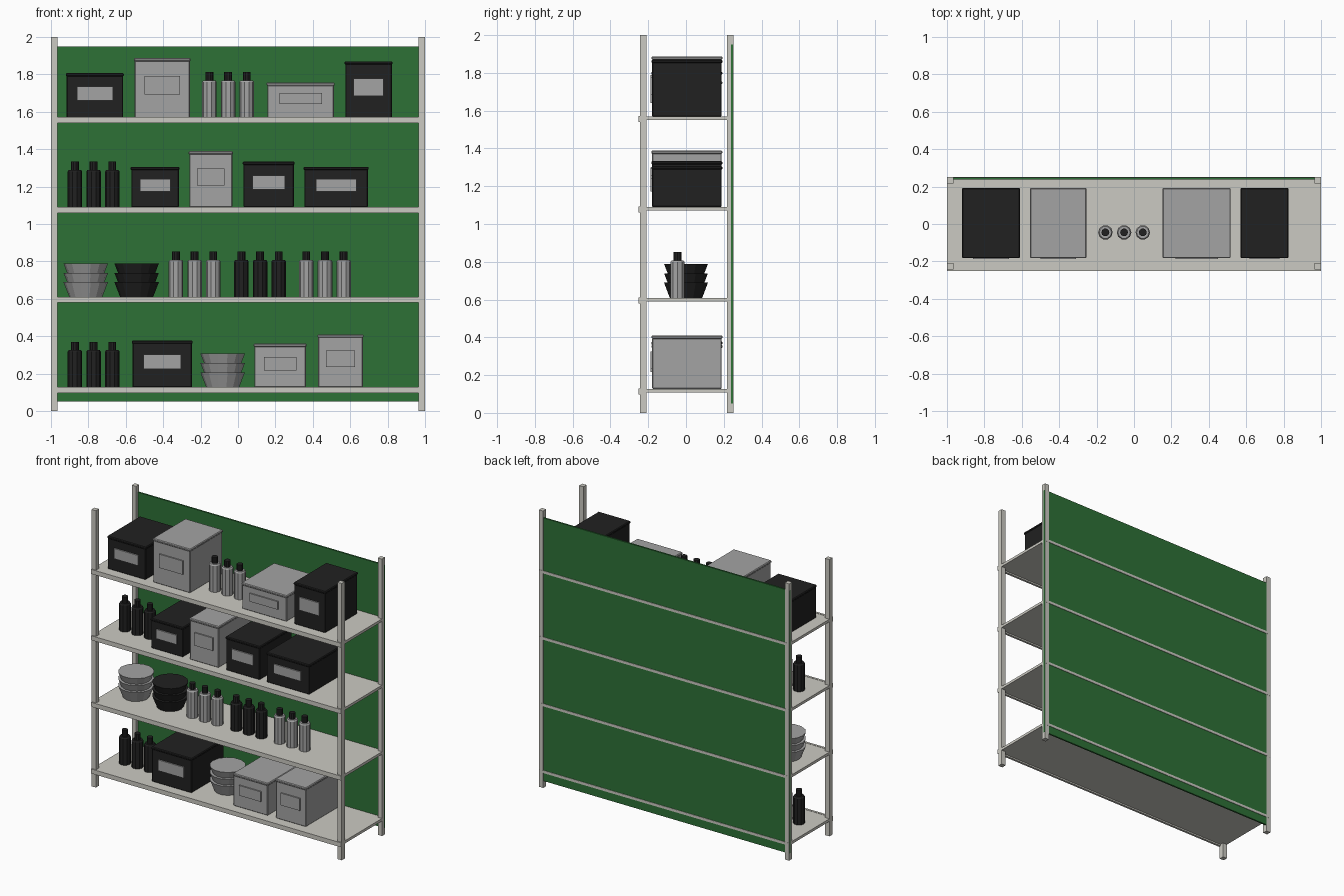
import bpy, bmesh, math
from mathutils import Matrix

if "Cube" in bpy.data.objects:
    bpy.data.objects.remove(bpy.data.objects["Cube"])


def material(name, rgb):
    m = bpy.data.materials.new(name)
    m.diffuse_color = (*rgb, 1)
    m.use_nodes = True
    m.node_tree.nodes["Principled BSDF"].inputs["Base Color"].default_value = m.diffuse_color
    return m


PALE = material("pale_grey_frame", (0.60, 0.59, 0.54))
GREY = material("mid_grey", (0.37, 0.37, 0.37))
BLACK = material("black", (0.015, 0.015, 0.015))
GREEN = material("green", (0.027, 0.165, 0.037))


def finish(name, bm, mats):
    bmesh.ops.recalc_face_normals(bm, faces=bm.faces)
    mesh = bpy.data.meshes.new(name)
    bm.to_mesh(mesh)
    bm.free()
    for m in mats:
        mesh.materials.append(m)
    ob = bpy.data.objects.new(name, mesh)
    bpy.context.collection.objects.link(ob)
    return ob


def add_box(bm, x0, x1, y0, y1, z0, z1, mat=0, bevel=0):
    part = bmesh.new()
    m = Matrix.Translation(((x0 + x1) / 2, (y0 + y1) / 2, (z0 + z1) / 2))
    bmesh.ops.create_cube(part, size=1, matrix=m @ Matrix.Diagonal((x1 - x0, y1 - y0, z1 - z0, 1)))
    if bevel:
        bmesh.ops.bevel(part, geom=part.edges[:], offset=bevel, segments=1, affect='EDGES')
    for f in part.faces:
        f.material_index = mat
    merge(bm, part)


def add_cone(bm, x, y, z0, z1, r0, r1, sides, mat=0):
    part = bmesh.new()
    m = Matrix.Translation((x, y, (z0 + z1) / 2)) @ Matrix.Rotation(math.pi / sides, 4, 'Z')
    bmesh.ops.create_cone(part, cap_ends=True, segments=sides, radius1=r0, radius2=r1,
                          depth=z1 - z0, matrix=m)
    for f in part.faces:
        f.material_index = mat
    merge(bm, part)


def merge(bm, part):
    tmp = bpy.data.meshes.new("tmp")
    part.to_mesh(tmp)
    part.free()
    bm.from_mesh(tmp)
    bpy.data.meshes.remove(tmp)


def slab(name, mat, *dims):
    bm = bmesh.new()
    add_box(bm, *dims)
    return finish(name, bm, [mat])


def storage_box(x0, x1, z0, z1, mat):
    # body, slightly overhanging lid and a raised front label
    bm = bmesh.new()
    add_box(bm, x0 + .004, x1 - .004, -.179, .189, z0, z1 - .014, 0, .004)
    add_box(bm, x0, x1, -.183, .193, z1 - .018, z1, 0, .005)
    w, h, cx = x1 - x0, z1 - z0, (x0 + x1) / 2
    cz = z0 + .54 * h
    add_box(bm, cx - .31 * w, cx + .31 * w, -.188, -.178, cz - .155 * h, cz + .155 * h, 1)
    finish("storage_box", bm, [mat, GREY])


def bottle(x, z, mat):
    bm = bmesh.new()
    add_cone(bm, x, -.045, z, z + .19, .039, .039, 10)
    add_cone(bm, x, -.045, z + .19, z + .199, .039, .033, 10)
    add_cone(bm, x, -.045, z + .199, z + .243, .021, .021, 10, 1)
    finish("bottle", bm, [mat, BLACK])


def bowl_stack(x, z, mat):
    bm = bmesh.new()
    for i in range(3):
        add_cone(bm, x, 0, z + i * .05, z + i * .05 + .08, .088, .119, 14)
    finish("bowl_stack", bm, [mat])


# Frame: corner posts and back panel
for sx in (-1, 1):
    for y0, y1, side in ((-.244, -.209, "front"), (.216, .251, "back")):
        a, b = sorted((sx, sx * .966))
        slab(side + "_post", PALE, a, b, y0, y1, 0, 2)
slab("back_panel", GREEN, -1.0005, 1.0005, .237, .249, .05, 1.95)

# Shelves with a front lip
SHELVES = [.129, .611, 1.092, 1.571]
for z in SHELVES:
    slab("shelf", PALE, -1, 1, -.244, .252, z - .021, z - .002)
    slab("shelf_lip", PALE, -1, 1, -.252, -.236, z - .032, z)

# Contents: (shelf, left, right, top, colour)
BOXES = [
    (3, -.92, -.61, 1.807, BLACK), (3, -.557, -.253, 1.887, GREY),
    (3, .153, .517, 1.757, GREY), (3, .57, .827, 1.87, BLACK),
    (2, -.574, -.312, 1.306, BLACK), (2, -.264, -.026, 1.389, GREY),
    (2, .025, .303, 1.333, BLACK), (2, .351, .699, 1.306, BLACK),
    (0, -.568, -.242, .378, BLACK), (0, .084, .367, .361, GREY),
    (0, .424, .672, .41, GREY),
]
for s, x0, x1, top, mat in BOXES:
    storage_box(x0, x1, SHELVES[s] - .002, top, mat)

# Bottles in groups of three
for s, x, mat in [(3, -.053, GREY), (2, -.772, BLACK), (1, -.232, GREY),
                  (1, .118, BLACK), (1, .465, GREY), (0, -.772, BLACK)]:
    for k in (-1, 0, 1):
        bottle(x + k * .1, SHELVES[s] - .002, mat)

# Nested bowls
for s, x, mat in [(1, -.814, GREY), (1, -.542, BLACK), (0, -.082, GREY)]:
    bowl_stack(x, SHELVES[s] - .002, mat)
